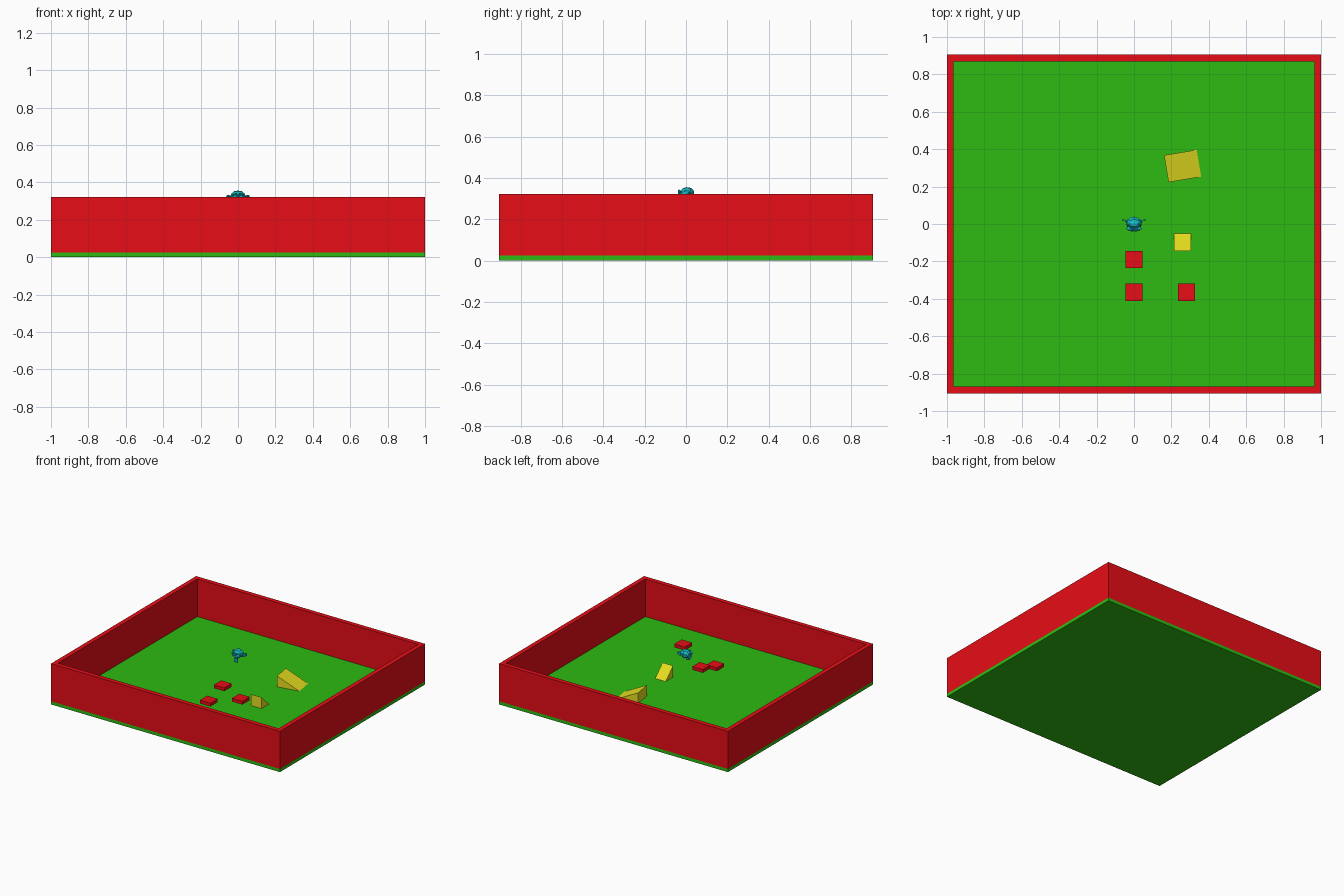
import bpy, bmesh, math

if "Cube" in bpy.data.objects:
    bpy.data.objects.remove(bpy.data.objects["Cube"])

def material(name, rgb):
    m = bpy.data.materials.new(name)
    m.diffuse_color = (*rgb, 1)
    m.use_nodes = True
    m.node_tree.nodes["Principled BSDF"].inputs["Base Color"].default_value = m.diffuse_color
    return m

RED = material("red", (0.8, 0.004, 0.008))
GREEN = material("green", (0.027, 0.497, 0.006))
YELLOW = material("yellow", (0.79, 0.73, 0.014))
CYAN = material("cyan", (0.008, 0.5, 0.56))

def box(name, centre, size, mat):
    bpy.ops.mesh.primitive_cube_add(size=1, location=centre)
    ob = bpy.context.object
    ob.name = name
    ob.scale = size
    bpy.ops.object.transform_apply(location=False, rotation=False, scale=True)
    ob.data.materials.append(mat)
    return ob

def ramp(name, centre, length, width, height, angle, mat):
    # wedge: tall at local -x, falling to the floor at local +x
    l, w = length / 2, width / 2
    bm = bmesh.new()
    tri = [bm.verts.new(p) for p in ((-l, -w, 0), (l, -w, 0), (-l, -w, height))]
    face = bm.faces.new(tri)
    out = bmesh.ops.extrude_face_region(bm, geom=[face])["geom"]
    bmesh.ops.translate(bm, vec=(0, width, 0),
                        verts=[v for v in out if isinstance(v, bmesh.types.BMVert)])
    bmesh.ops.recalc_face_normals(bm, faces=bm.faces)
    me = bpy.data.meshes.new(name)
    bm.to_mesh(me)
    bm.free()
    ob = bpy.data.objects.new(name, me)
    bpy.context.collection.objects.link(ob)
    ob.location = centre
    ob.rotation_euler.z = math.radians(angle)
    me.materials.append(mat)

# Arena floor and surrounding walls
X, Y, T = 1.0, 0.905, 0.036
FLOOR, TOP = 0.025, 0.322
box("floor", (0, 0, FLOOR / 2), (2 * X, 2 * Y, FLOOR), GREEN)
mid, h = (FLOOR + TOP) / 2, TOP - FLOOR
for side, s in (("left", -1), ("right", 1)):
    box(side + "_wall", (s * (X - T / 2), 0, mid), (T, 2 * Y, h), RED)
for side, s in (("front", -1), ("back", 1)):
    box(side + "_wall", (0, s * (Y - T / 2), mid), (2 * (X - T), T, h), RED)

# Floating platforms at stepped heights
for i, (x, y, z) in enumerate(((0, -0.365, 0.087), (0, -0.19, 0.141), (0.28, -0.365, 0.177))):
    box(f"platform_{i + 1}", (x, y, z), (0.092, 0.092, 0.026), RED)

# Ramps resting on the floor
ramp("small_ramp", (0.26, -0.098, FLOOR), 0.092, 0.092, 0.09, 90, YELLOW)
ramp("large_ramp", (0.26, 0.31, FLOOR), 0.177, 0.146, 0.085, 9.5, YELLOW)

# Floating monkey head
bpy.ops.mesh.primitive_monkey_add(size=2, location=(0, 0, 0.31))
head = bpy.context.object
head.name = "monkey_head"
head.scale = (0.0465,) * 3
head.data.materials.append(CYAN)
